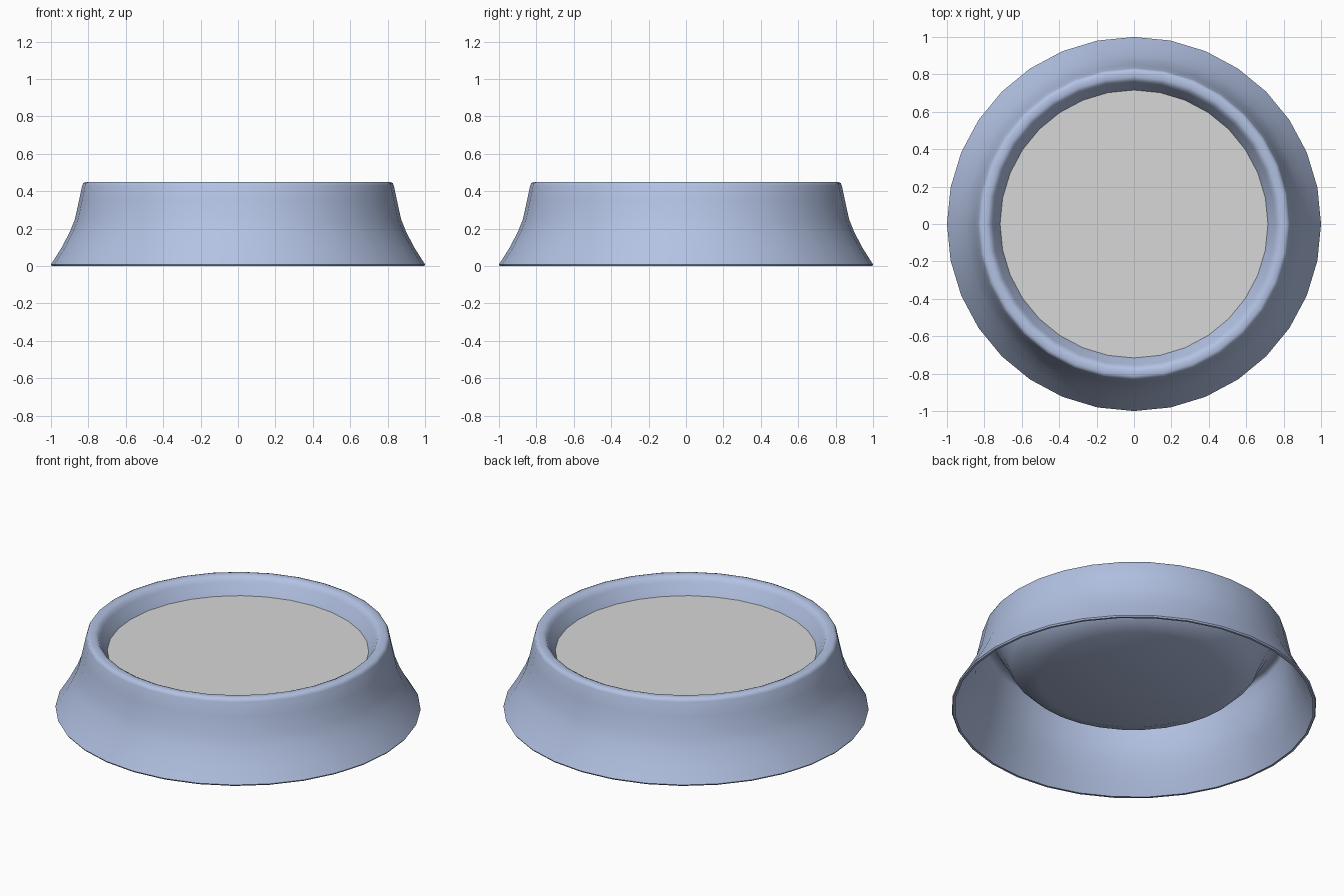
import bpy, bmesh, math

if "Cube" in bpy.data.objects:
    bpy.data.objects.remove(bpy.data.objects["Cube"])

SIDES = 32


def material(name, rgb):
    mat = bpy.data.materials.new(name)
    mat.diffuse_color = (*rgb, 1)
    mat.use_nodes = True
    mat.node_tree.nodes["Principled BSDF"].inputs["Base Color"].default_value = mat.diffuse_color
    return mat


def lathe(name, profile, mat, smooth_angle):
    """Spin (radius, height) points round z; a zero radius closes the centre."""
    bm = bmesh.new()
    rings = []
    for r, z in profile:
        if r == 0:
            rings.append([bm.verts.new((0, 0, z))] * SIDES)
        else:
            rings.append([bm.verts.new((r * math.cos(math.tau * i / SIDES),
                                        r * math.sin(math.tau * i / SIDES), z))
                          for i in range(SIDES)])
    for a, b in zip(rings, rings[1:]):
        for i in range(SIDES):
            j = (i + 1) % SIDES
            corners = [a[i], a[j], b[j], b[i]]
            bm.faces.new(list(dict.fromkeys(corners)))
    mesh = bpy.data.meshes.new(name)
    bm.to_mesh(mesh)
    bm.free()
    mesh.materials.append(mat)
    obj = bpy.data.objects.new(name, mesh)
    bpy.context.collection.objects.link(obj)
    bpy.ops.object.select_all(action='DESELECT')
    obj.select_set(True)
    bpy.context.view_layer.objects.active = obj
    bpy.ops.object.shade_smooth_by_angle(angle=math.radians(smooth_angle))
    return obj


blue = material("pale_blue", (0.45, 0.54, 0.77))
grey = material("light_grey", (0.68, 0.68, 0.68))

# Thin shell: foot lip, flared skirt, rounded rim, then the hanging basin
lathe("dish_shell", [
    (0.982, 0.0), (0.995, 0.0), (1.0, 0.008),
    (0.945, 0.095), (0.90, 0.18), (0.872, 0.25), (0.85, 0.35),
    (0.833, 0.43), (0.827, 0.444), (0.812, 0.45),
    (0.785, 0.45), (0.768, 0.442), (0.755, 0.42), (0.735, 0.385),
    (0.715, 0.35), (0.68, 0.275), (0.62, 0.215), (0.52, 0.175), (0, 0.165),
], blue, 50)

# Flat filling surface inside the basin
lathe("filling", [(0.716, 0.352), (0, 0.352)], grey, 30)
